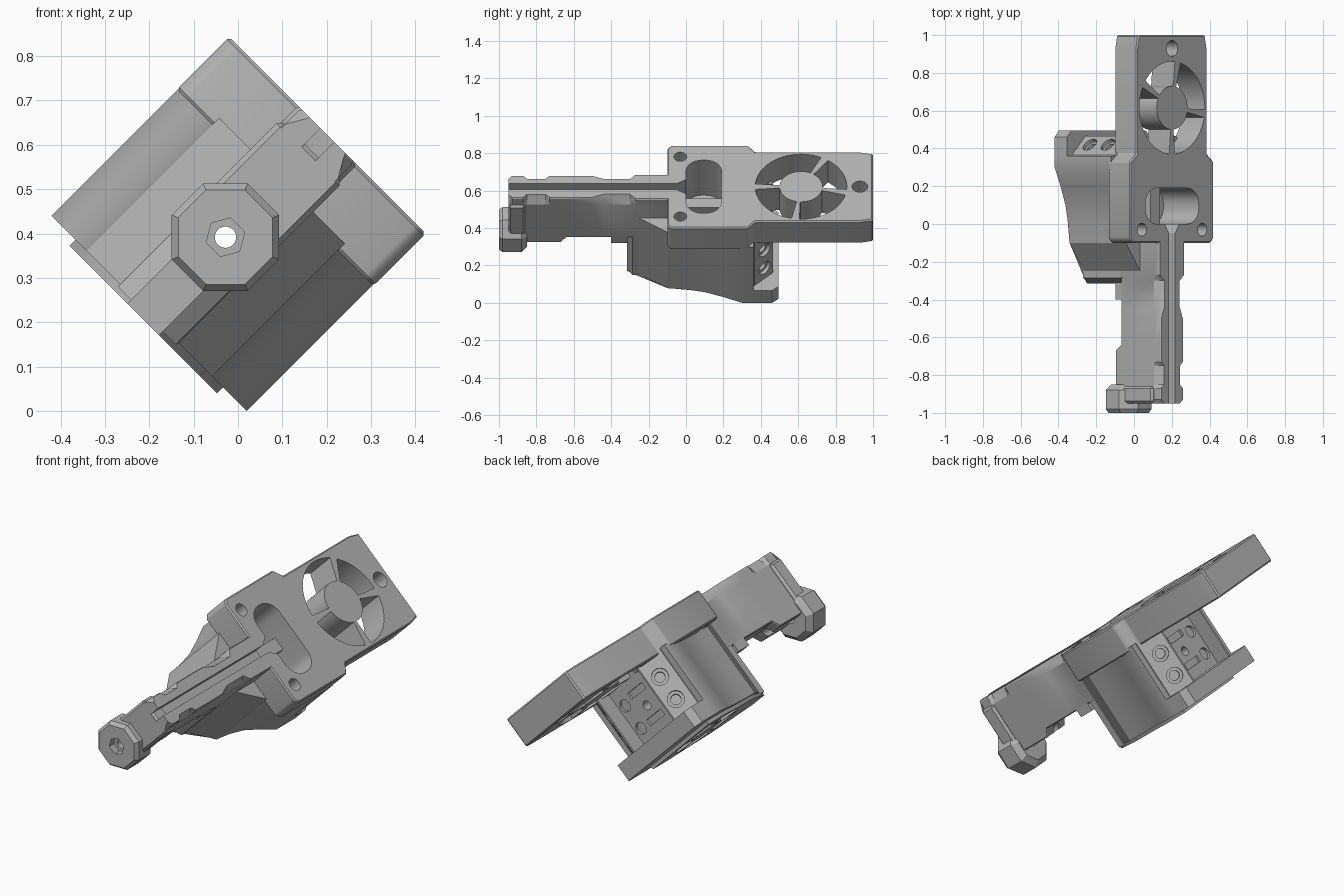
import bpy, bmesh, math
from mathutils import Matrix, Vector

if "Cube" in bpy.data.objects:
    bpy.data.objects.remove(bpy.data.objects["Cube"], do_unlink=True)

# One grey plastic
grey = bpy.data.materials.new("grey_plastic")
grey.use_nodes = True
COLOUR = (0.45, 0.45, 0.45, 1)
grey.diffuse_color = COLOUR
grey.node_tree.nodes["Principled BSDF"].inputs["Base Color"].default_value = COLOUR

# Parts are built flat (x across, y along, z out of the plate), then rolled 45 degrees
ROLL = Matrix.Translation((0, 0, 0.42)) @ Matrix.Rotation(math.radians(45), 4, 'Y')


def loft(name, rings):
    """Skin a list of equal rings of points and cap both ends."""
    bm = bmesh.new()
    loops = [[bm.verts.new(p) for p in ring] for ring in rings]
    for a, b in zip(loops, loops[1:]):
        for i in range(len(a)):
            j = (i + 1) % len(a)
            bm.faces.new((a[i], a[j], b[j], b[i]))
    bm.faces.new(loops[0])
    bm.faces.new(loops[-1])
    bmesh.ops.recalc_face_normals(bm, faces=bm.faces)
    mesh = bpy.data.meshes.new(name)
    bm.to_mesh(mesh)
    bm.free()
    mesh.materials.append(grey)
    ob = bpy.data.objects.new(name, mesh)
    bpy.context.collection.objects.link(ob)
    ob.matrix_world = ROLL
    return ob


def prism(name, outline, z0, z1):
    return loft(name, [[(x, y, z) for x, y in outline] for z in (z0, z1)])


def box(name, x0, x1, y0, y1, z0, z1):
    return prism(name, [(x0, y0), (x1, y0), (x1, y1), (x0, y1)], z0, z1)


def mirrored(half):
    return half + [(-x, y) for x, y in reversed(half)]


def rod(name, start, end, radius, sides=32):
    a, b = Vector(start), Vector(end)
    q = (b - a).to_track_quat('Z', 'Y')
    ring = [q @ Vector((radius * math.cos(t), radius * math.sin(t), 0))
            for t in (2 * math.pi * i / sides for i in range(sides))]
    return loft(name, [[p + c for p in ring] for c in (a, b)])


def sector(cy, r0, r1, a0, a1, z0, z1):
    """Curved window between two spokes."""
    n = 18
    ts = [math.radians(a0 + (a1 - a0) * i / n) for i in range(n + 1)]
    arc = [(r1 * math.sin(t), cy + r1 * math.cos(t)) for t in ts]
    arc += [(r0 * math.sin(t), cy + r0 * math.cos(t)) for t in reversed(ts)]
    return prism("window_cutter", arc, z0, z1)


def bake(ob):
    bpy.context.view_layer.update()
    deps = bpy.context.evaluated_depsgraph_get()
    mesh = bpy.data.meshes.new_from_object(ob.evaluated_get(deps))
    ob.modifiers.clear()
    ob.data = mesh


def carve(ob, cutters):
    for c in cutters:
        m = ob.modifiers.new("cut", 'BOOLEAN')
        m.operation, m.solver, m.object = 'DIFFERENCE', 'EXACT', c
    bake(ob)


def chamfer(ob, width):
    m = ob.modifiers.new("chamfer", 'BEVEL')
    m.width, m.segments, m.limit_method = width, 1, 'ANGLE'
    bake(ob)


# Face plate with the fan mount behind
plate = prism("face_plate", mirrored([
    (0.29, -0.1), (0.313, -0.078), (0.313, 0.33), (0.264, 0.37),
    (0.264, 0.93), (0.25, 1.0)]), 0.118, 0.285)
chamfer(plate, 0.007)

# Upright housing: flared sides, slanted front cheeks, nose and raised base
housing = prism("housing", mirrored([
    (0.094, -0.25), (0.2, -0.1), (0.21, 0.0), (0.23, 0.1), (0.267, 0.2),
    (0.311, 0.3), (0.311, 0.36)]), -0.283, 0.14)
nose = prism("nose", mirrored([
    (0.05, -0.315), (0.092, -0.285), (0.094, -0.24)]), -0.29, 0.0)
base = prism("base", mirrored([
    (0.05, -0.315), (0.08, -0.27), (0.18, -0.1), (0.205, 0.1), (0.235, 0.2),
    (0.235, 0.35)]), -0.302, -0.27)

# Rear mount: two angled screw cheeks either side of a recess, above a flange
rear_mount = prism("rear_mount", mirrored([
    (0.275, 0.33), (0.275, 0.365), (0.175, 0.465), (0.165, 0.465), (0.165, 0.375)]),
    -0.24, 0.14)
rear_flange = prism("rear_flange", mirrored([
    (0.311, 0.33), (0.311, 0.46), (0.28, 0.495)]), -0.283, -0.19)

# Arm: (y, half width at the top, underside)
stations = [(-0.95, 0.06, -0.03), (-0.93, 0.085, -0.055), (-0.87, 0.085, -0.055),
            (-0.85, 0.062, -0.055), (-0.75, 0.062, -0.055), (-0.73, 0.085, -0.055),
            (-0.67, 0.085, -0.055), (-0.64, 0.085, -0.015), (-0.50, 0.085, -0.015),
            (-0.44, 0.06, -0.015), (-0.30, 0.06, -0.015), (-0.27, 0.094, -0.015),
            (-0.05, 0.094, -0.015)]
arm = loft("arm", [[(x, y, z) for x, z in mirrored([
    (w * 0.95, 0.285), (w, 0.278), (max(w, 0.085), 0.235),
    (max(w, 0.085), low + 0.005), (0.08, low)])] for y, w, low in stations])
clip = box("arm_clip", -0.085, 0.085, -0.40, -0.31, -0.055, 0.02)

# Octagonal tip, joined to the arm by an end slab
tip_mid = -0.04
tip = loft("tip", [[(r * math.sin(t), y, tip_mid + r * math.cos(t))
                    for t in (math.pi * (2 * i + 1) / 8 for i in range(8))]
                   for y, r in ((-1.0, 0.115), (-0.98, 0.131), (-0.88, 0.131),
                                (-0.85, 0.10))])
end_slab = box("end_slab", -0.1, 0.1, -0.95, -0.86, -0.08, 0.235)
chamfer(end_slab, 0.012)

# Fan windows and hub
FAN = 0.615
spokes = [-59, 10, 97, 180, 301]
fan_cuts = [sector(FAN, 0.115, 0.245, a + 5, b - 5, 0.05, 0.35)
            for a, b in zip(spokes, spokes[1:])]

# Rounded cavity and the guide groove that runs down the arm
corner, cavity = 0.085, []
for sx, cy, start in ((1, 0.085, -90), (1, 0.105, 0), (-1, 0.105, 90), (-1, 0.085, 180)):
    for i in range(9):
        t = math.radians(start + 90 * i / 8)
        cavity.append((sx * 0.115 + corner * math.cos(t), cy + corner * math.sin(t)))
cavity_cut = prism("cavity_cutter", cavity, 0.02, 0.35)
groove = box("groove_cutter", -0.022, 0.022, -1.0, 0.03, 0.225, 0.35)
mouth = prism("mouth_cutter", mirrored([(0.022, -0.05), (0.06, 0.01), (0.06, 0.05)]), 0.17, 0.35)
divider = box("cavity_divider", -0.035, 0.035, -0.01, 0.2, 0.0, 0.16)

# Screw holes
screws = [rod("screw_cutter", (s * 0.226, -0.03, 0.05), (s * 0.226, -0.03, 0.35), 0.034)
          for s in (-1, 1)]
end_hole = rod("end_hole_cutter", (0, 0.93, 0), (0, 0.93, 0.35), 0.042)
bore = rod("bore_cutter", (0, -1.1, tip_mid), (0, 0.7, tip_mid), 0.024)
nut = rod("nut_cutter", (0, -1.1, tip_mid), (0, -0.96, tip_mid), 0.045, 6)
mount_holes = []
for s in (-1, 1):
    for z in (-0.11, 0.025):
        centre, out = Vector((s * 0.22, 0.42, z)), Vector((s * 0.707, 0.707, 0))
        mount_holes.append(rod("mount_hole_cutter", centre - out * 0.05, centre + out * 0.1, 0.026))
        mount_holes.append(rod("sink_cutter", centre - out * 0.02, centre + out * 0.1, 0.042))
        mount_holes.append(rod("back_hole_cutter", (s * 0.12, 0.345, z), (s * 0.12, 0.6, z), 0.032))
slots = [box("slot_cutter", -0.06, 0.06, 0.35, 0.6, z, z + 0.035) for z in (-0.13, 0.03)]

# Intake grille on the underside
grille = [sector(0.13, 0.09, 0.185, a + 5, a + 67, -0.35, -0.2) for a in range(0, 360, 72)]

carve(plate, fan_cuts + [cavity_cut, groove, mouth, end_hole] + screws)
carve(housing, grille + [cavity_cut, bore])
carve(base, grille)
carve(rear_mount, mount_holes + slots + [bore])
carve(arm, [groove, mouth, cavity_cut, bore])
carve(tip, [bore, nut])
for ob in (nose, clip, divider, end_slab):
    carve(ob, [bore])

# Remove cutters and finish shading
for ob in [o for o in bpy.data.objects if "_cutter" in o.name]:
    bpy.data.objects.remove(ob, do_unlink=True)
bpy.ops.object.select_all(action='DESELECT')
parts = [plate, housing, nose, base, rear_mount, rear_flange, arm, clip, tip,
         end_slab, divider]
for ob in parts:
    ob.select_set(True)
bpy.context.view_layer.objects.active = plate
bpy.ops.object.shade_smooth_by_angle(angle=math.radians(25))
